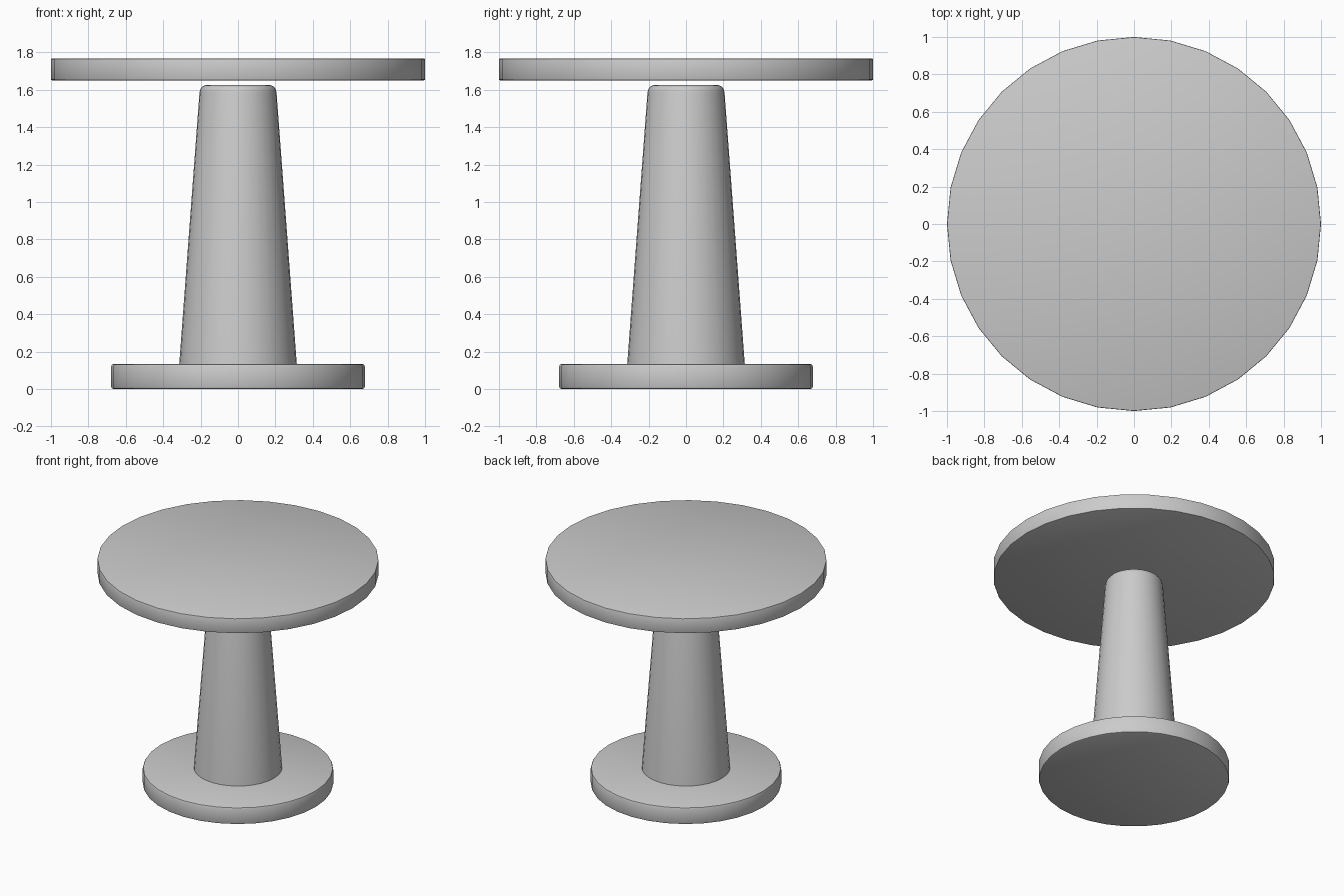
import bpy
import math

if "Cube" in bpy.data.objects:
    bpy.data.objects.remove(bpy.data.objects["Cube"])

SIDES = 32


def lathe(name, profile):
    """Spin an (radius, z) outline into a closed solid with flat end caps."""
    verts, faces = [], []
    for r, z in profile:
        for i in range(SIDES):
            a = 2 * math.pi * i / SIDES
            verts.append((r * math.cos(a), r * math.sin(a), z))
    for k in range(len(profile) - 1):
        for i in range(SIDES):
            j = (i + 1) % SIDES
            lo, hi = k * SIDES, (k + 1) * SIDES
            faces.append((lo + i, lo + j, hi + j, hi + i))
    faces.append(tuple(reversed(range(SIDES))))
    last = (len(profile) - 1) * SIDES
    faces.append(tuple(range(last, last + SIDES)))
    mesh = bpy.data.meshes.new(name)
    mesh.from_pydata(verts, [], faces)
    obj = bpy.data.objects.new(name, mesh)
    bpy.context.collection.objects.link(obj)
    bpy.ops.object.select_all(action='DESELECT')
    obj.select_set(True)
    bpy.context.view_layer.objects.active = obj
    bpy.ops.object.shade_smooth_by_angle(angle=math.radians(35))
    return obj


def disc(name, radius, z0, z1, bevel):
    """Round slab with softened rims."""
    b, c = bevel, bevel * 0.3
    return lathe(name, [(radius - b, z0), (radius - c, z0 + c), (radius, z0 + b),
                        (radius, z1 - b), (radius - c, z1 - c), (radius - b, z1)])


# Foot plate on the floor
disc("base_plate", 0.678, 0.0, 0.134, 0.013)

# Tapered column with a rounded upper rim
lathe("column", [(0.315, 0.125), (0.206, 1.585), (0.202, 1.602),
                 (0.193, 1.616), (0.18, 1.623), (0.165, 1.626)])

# Round top, floating just above the column
disc("table_top", 1.0, 1.651, 1.767, 0.005)
